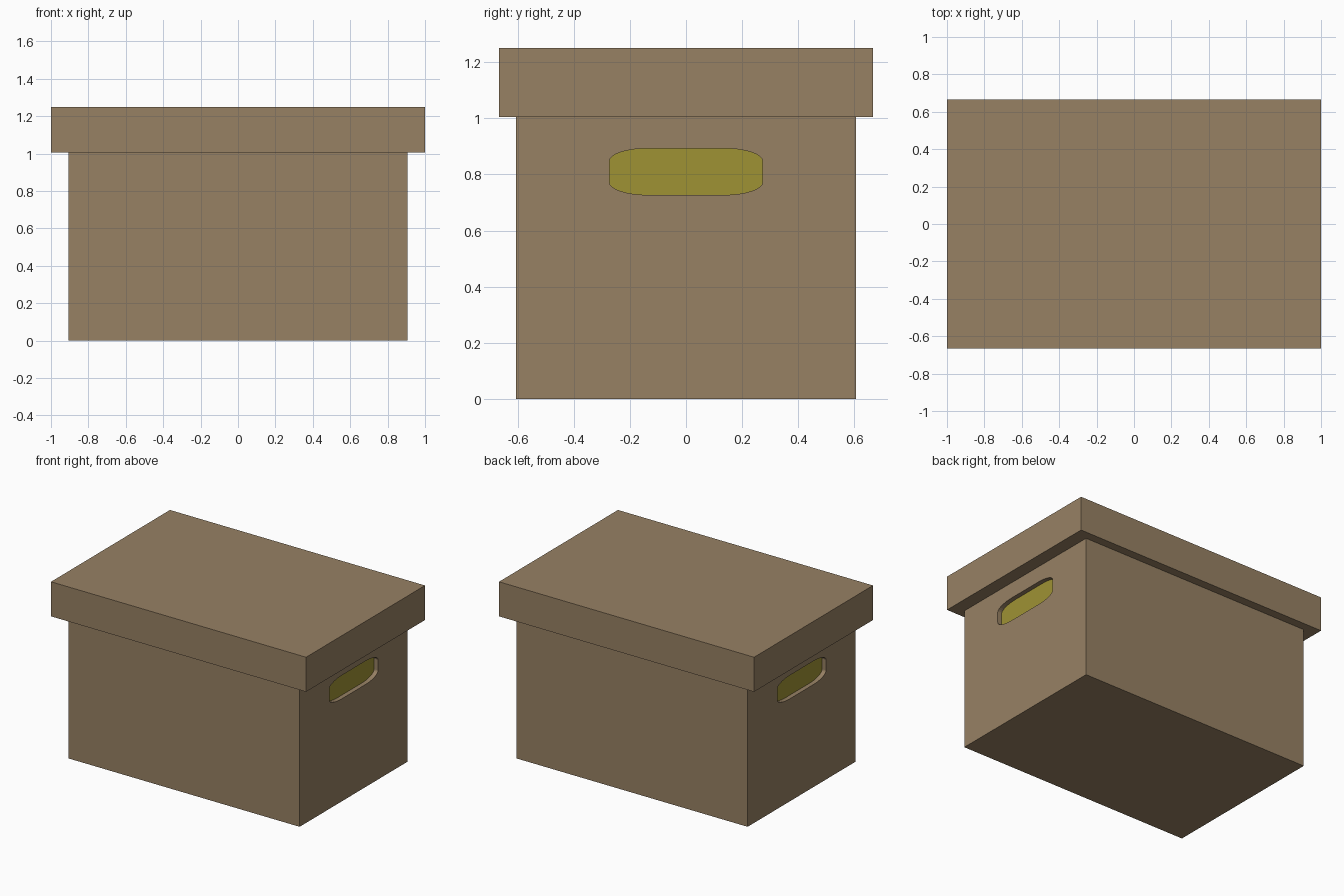
import bpy, bmesh, math

old = bpy.data.objects.get("Cube")
if old:
    bpy.data.objects.remove(old, do_unlink=True)


def material(name, color):
    m = bpy.data.materials.new(name)
    m.use_nodes = True
    m.diffuse_color = (*color, 1)
    m.node_tree.nodes["Principled BSDF"].inputs["Base Color"].default_value = (*color, 1)
    return m


cardboard = material("cardboard_brown", (0.31, 0.22, 0.127))
olive = material("olive_yellow", (0.347, 0.287, 0.034))


def add_object(name, bm, mats):
    mesh = bpy.data.meshes.new(name)
    bmesh.ops.recalc_face_normals(bm, faces=bm.faces)
    bm.to_mesh(mesh)
    bm.free()
    for m in mats:
        mesh.materials.append(m)
    obj = bpy.data.objects.new(name, mesh)
    bpy.context.collection.objects.link(obj)
    return obj


def box(name, width, depth, z0, z1, mats):
    bm = bmesh.new()
    bmesh.ops.create_cube(bm, size=1)
    for v in bm.verts:
        v.co.x *= width
        v.co.y *= depth
        v.co.z = z0 if v.co.z < 0 else z1
    return add_object(name, bm, mats)


def grip_outline(half_w, half_h, rx, rz, steps=8):
    """Rectangle with wide elliptical corners, as (y, z) pairs."""
    pts = []
    for quarter, (sy, sz) in enumerate([(1, 1), (-1, 1), (-1, -1), (1, -1)]):
        for i in range(steps + 1):
            a = math.pi / 2 * (quarter + i / steps)
            pts.append((sy * (half_w - rx) + rx * math.cos(a),
                        sz * (half_h - rz) + rz * math.sin(a)))
    return pts


# Box body and overhanging lid
BODY_W = 1.814
body = box("box_body", BODY_W, 1.21, 0, 1.005, [cardboard, olive])
box("lid", 2.0, 1.332, 1.005, 1.25, [cardboard])

# Recessed hand grips, one in each end, with an olive back wall
GRIP_Z, GRIP_DEPTH = 0.81, 0.032
for side in (-1, 1):
    bm = bmesh.new()
    inner = side * (BODY_W / 2 - GRIP_DEPTH)
    floor = bm.faces.new([bm.verts.new((inner, y, GRIP_Z + z))
                          for y, z in grip_outline(0.273, 0.083, 0.14, 0.045)])
    new = bmesh.ops.extrude_face_region(bm, geom=[floor], use_keep_orig=True)["geom"]
    bmesh.ops.translate(bm, vec=(side * 0.1, 0, 0),
                        verts=[g for g in new if isinstance(g, bmesh.types.BMVert)])
    for f in bm.faces:
        f.material_index = int(all(abs(v.co.x - inner) < 0.001 for v in f.verts))
    cutter = add_object("grip_cutter", bm, [cardboard, olive])
    cutter.hide_render = True

    cut = body.modifiers.new("hand_grip", "BOOLEAN")
    cut.operation = "DIFFERENCE"
    cut.solver = "EXACT"
    cut.object = cutter
    bpy.context.view_layer.objects.active = body
    bpy.ops.object.modifier_apply(modifier=cut.name)
    bpy.data.objects.remove(cutter, do_unlink=True)
